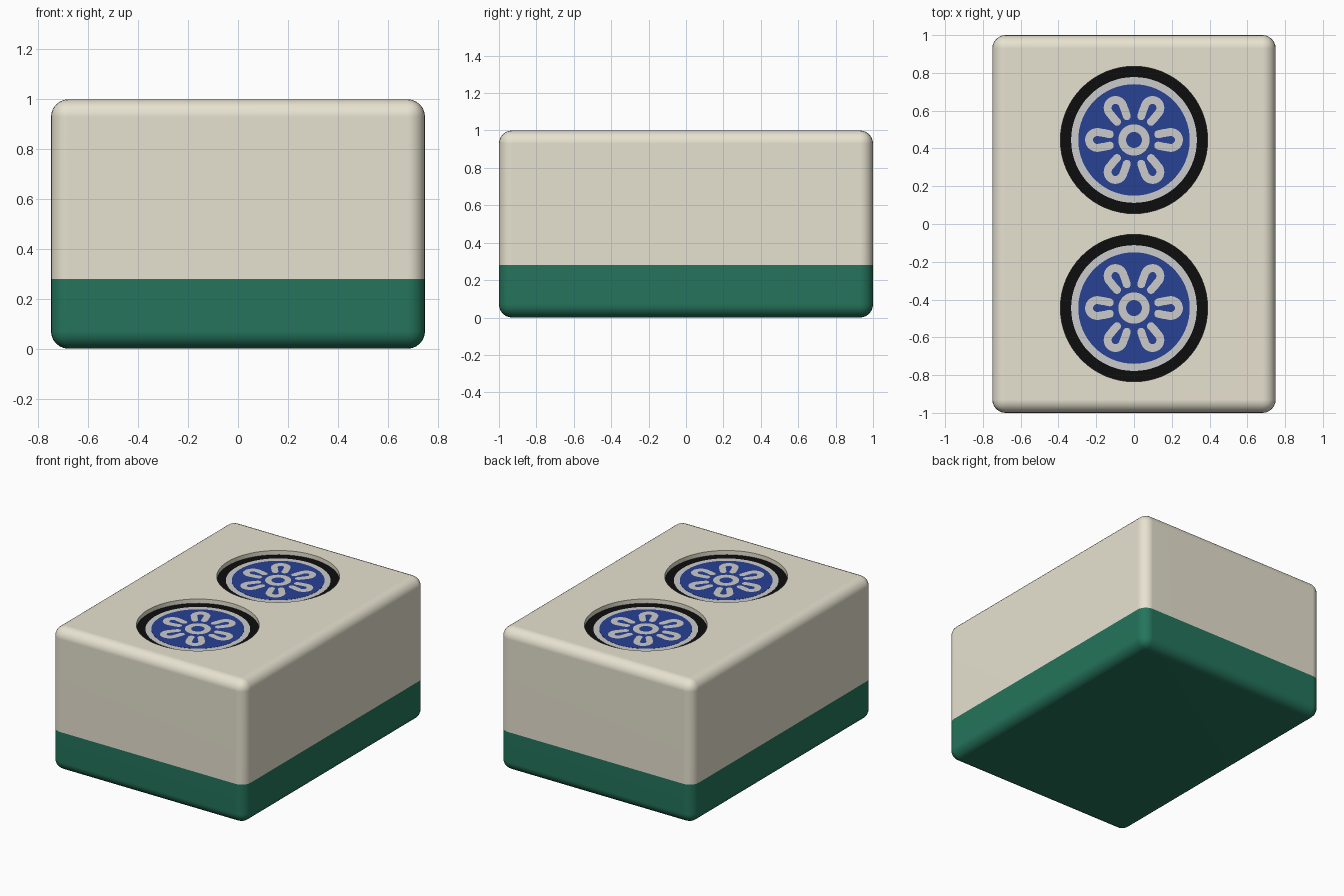
import bpy, bmesh
from math import pi, sin, cos, radians
from mathutils import Matrix, Vector

if "Cube" in bpy.data.objects:
    bpy.data.objects.remove(bpy.data.objects["Cube"])

SPLIT, RADIUS, DEPTH, SPOT_Y = 0.28, 0.07, 0.03, 0.445
FLOOR = 1 - DEPTH


def material(name, rgb):
    m = bpy.data.materials.new(name)
    m.diffuse_color = (*rgb, 1)
    m.use_nodes = True
    m.node_tree.nodes["Principled BSDF"].inputs["Base Color"].default_value = m.diffuse_color
    return m


CREAM = material("cream", (0.80, 0.76, 0.63))
GREEN = material("green", (0.018, 0.175, 0.105))
BLACK = material("black", (0.004, 0.004, 0.004))
BLUE = material("blue", (0.021, 0.052, 0.30))
WHITE = material("white", (0.6, 0.6, 0.6))


def make_object(name, bm, mat=None):
    bmesh.ops.recalc_face_normals(bm, faces=bm.faces)
    me = bpy.data.meshes.new(name)
    bm.to_mesh(me)
    bm.free()
    ob = bpy.data.objects.new(name, me)
    bpy.context.collection.objects.link(ob)
    if mat:
        me.materials.append(mat)
    return ob


def smooth(ob):
    bpy.ops.object.select_all(action='DESELECT')
    ob.select_set(True)
    bpy.context.view_layer.objects.active = ob
    bpy.ops.object.shade_smooth_by_angle(angle=radians(30))


def block_part(name, mat, keep_top):
    """Rounded block cut at the colour line, keeping one side."""
    bm = bmesh.new()
    bmesh.ops.create_cube(bm, size=1, matrix=Matrix.Translation((0, 0, 0.5))
                          @ Matrix.Diagonal((1.5, 2, 1, 1)))
    bmesh.ops.bevel(bm, geom=bm.edges[:], offset=RADIUS, segments=6,
                    profile=0.5, affect='EDGES')
    cut = bmesh.ops.bisect_plane(
        bm, geom=bm.verts[:] + bm.edges[:] + bm.faces[:],
        plane_co=(0, 0, SPLIT), plane_no=(0, 0, 1),
        clear_inner=keep_top, clear_outer=not keep_top)
    rim = [e for e in cut["geom_cut"] if isinstance(e, bmesh.types.BMEdge)]
    bmesh.ops.edgeloop_fill(bm, edges=rim)
    return make_object(name, bm, mat)


def disc(name, y, r, bottom, top, mat=None):
    bm = bmesh.new()
    bmesh.ops.create_cone(bm, cap_ends=True, segments=64, radius1=r, radius2=r,
                          depth=top - bottom,
                          matrix=Matrix.Translation((0, y, (top + bottom) / 2)))
    return make_object(name, bm, mat)


def stroke(bm, path, width, z, closed=False):
    """Flat ribbon following a path, with round ends when open."""
    n, left, right = len(path), [], []
    tangents = []
    for i in range(n):
        a = path[i - 1] if closed or i else path[0]
        b = path[(i + 1) % n] if closed else path[min(i + 1, n - 1)]
        t = (b - a).normalized()
        tangents.append(t)
        side = Vector((-t.y, t.x)) * width / 2
        left.append(bm.verts.new((*(path[i] + side), z)))
        right.append(bm.verts.new((*(path[i] - side), z)))
    for i in range(n if closed else n - 1):
        j = (i + 1) % n
        bm.faces.new((right[i], right[j], left[j], left[i]))
    if not closed:
        for k, d, first, last in ((0, -1, left[0], right[0]),
                                  (n - 1, 1, right[-1], left[-1])):
            t = tangents[k] * d
            s = Vector((-t.y, t.x))
            arc = [bm.verts.new((*(path[k] + (t * sin(a) - s * cos(a)) * width / 2), z))
                   for a in (pi * q / 8 for q in range(1, 8))]
            bm.faces.new([first] + arc + [last])


def flower(name, y, z):
    """Small ring with six horseshoe petals around it."""
    bm = bmesh.new()
    circle = [Vector((0.0625 * cos(2 * pi * i / 40), 0.0625 * sin(2 * pi * i / 40)))
              for i in range(40)]
    stroke(bm, circle, 0.041, z, closed=True)
    arc = [Vector((0.194 + 0.044 * cos(a), 0.042 * sin(a)))
           for a in (radians(-110 + 220 * i / 20) for i in range(21))]
    shoe = [Vector((0.128, -0.030)), Vector((0.155, -0.036))] + arc \
        + [Vector((0.155, 0.036)), Vector((0.128, 0.030))]
    for k in range(6):
        rot = Matrix.Rotation(k * pi / 3, 2)
        stroke(bm, [rot @ p for p in shoe], 0.042, z)
    bmesh.ops.translate(bm, verts=bm.verts, vec=(0, y, 0))
    ob = make_object(name, bm, WHITE)
    # make sure the flat marks face up
    if ob.data.polygons[0].normal.z < 0:
        ob.data.flip_normals()
    return ob


# two-tone block
back = block_part("green_back", GREEN, False)
face = block_part("cream_body", CREAM, True)

# round pockets in the top
for y in (SPOT_Y, -SPOT_Y):
    cutter = disc("pocket_cutter", y, 0.39, FLOOR - 0.005, 1.2)
    cutter.hide_render = True
    mod = face.modifiers.new("pocket", 'BOOLEAN')
    mod.object = cutter
    mod.solver = 'EXACT'
    bpy.context.view_layer.objects.active = face
    bpy.ops.object.modifier_apply(modifier=mod.name)
    bpy.data.objects.remove(cutter)

for ob in (back, face):
    smooth(ob)
    ob.modifiers.new("clean_shading", 'WEIGHTED_NORMAL').keep_sharp = True

# painted discs and flowers on the pocket floors
for label, y in (("upper", SPOT_Y), ("lower", -SPOT_Y)):
    for i, (part, r, mat) in enumerate((("black_disc", 0.39, BLACK),
                                        ("white_disc", 0.333, WHITE),
                                        ("blue_disc", 0.295, BLUE))):
        smooth(disc(f"{label}_{part}", y, r, FLOOR - 0.005, FLOOR + i * 0.001, mat))
    flower(f"{label}_flower", y, FLOOR + 0.003)
